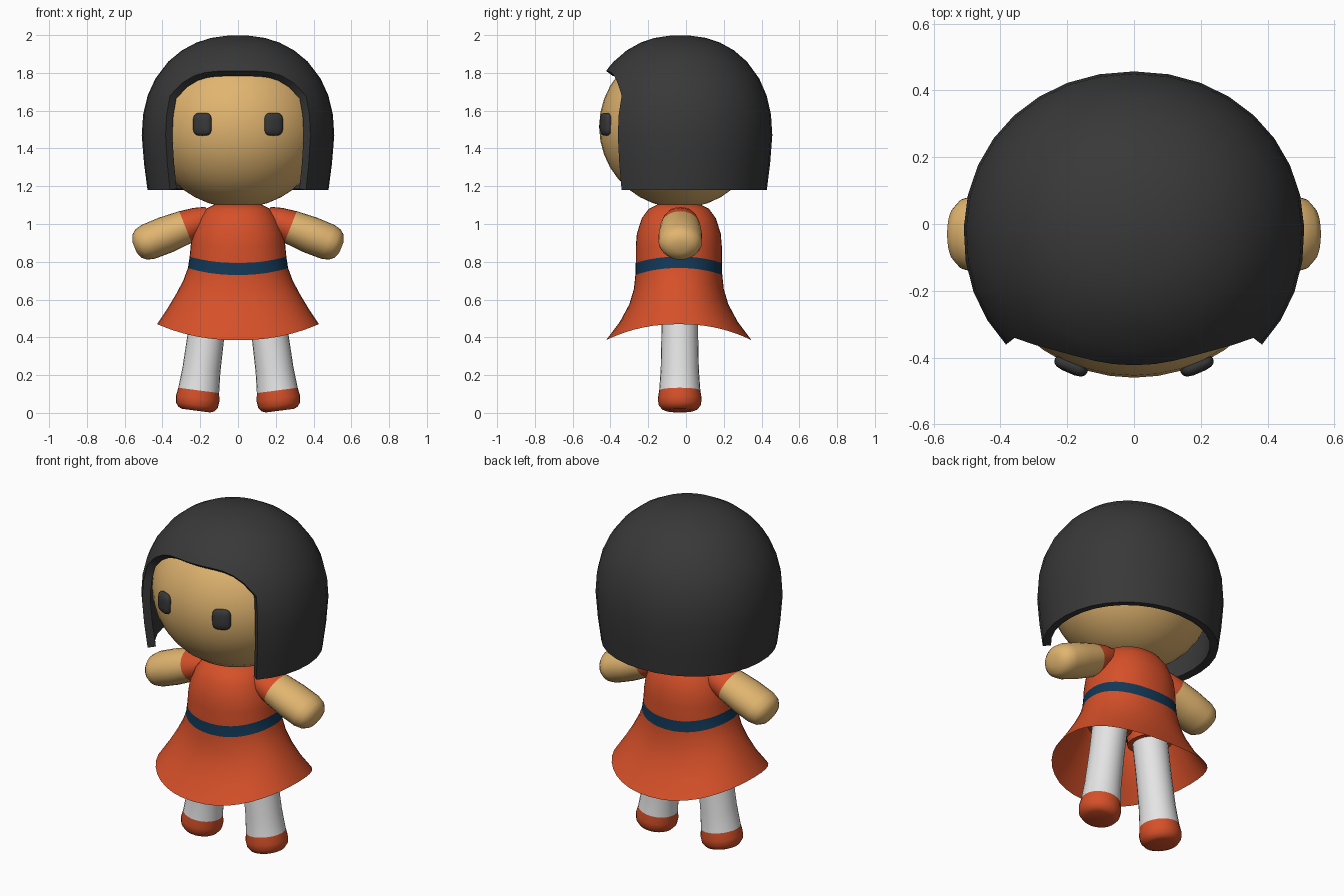
import bpy, bmesh, math
from math import sin, cos, radians
from mathutils import Matrix

if "Cube" in bpy.data.objects:
    bpy.data.objects.remove(bpy.data.objects["Cube"])


def material(name, rgb):
    m = bpy.data.materials.new(name)
    m.diffuse_color = (*rgb, 1)
    m.use_nodes = True
    m.node_tree.nodes["Principled BSDF"].inputs["Base Color"].default_value = m.diffuse_color
    return m


DARK = material("charcoal", (0.04, 0.04, 0.04))
SKIN = material("skin tan", (0.75, 0.46, 0.16))
ORANGE = material("orange red", (0.67, 0.08, 0.022))
NAVY = material("navy blue", (0.006, 0.04, 0.095))
WHITE = material("white", (0.78, 0.78, 0.78))


def power(v, e):
    return math.copysign(abs(v) ** (2 / e), v)


def finish(name, bm, mats, mirror=False, thickness=0, angle=50):
    bmesh.ops.recalc_face_normals(bm, faces=bm.faces)
    me = bpy.data.meshes.new(name)
    bm.to_mesh(me)
    bm.free()
    for m in mats:
        me.materials.append(m)
    ob = bpy.data.objects.new(name, me)
    bpy.context.collection.objects.link(ob)
    bpy.ops.object.select_all(action='DESELECT')
    ob.select_set(True)
    bpy.context.view_layer.objects.active = ob
    if thickness:
        mod = ob.modifiers.new("thickness", 'SOLIDIFY')
        mod.thickness, mod.offset = thickness, -1
        bpy.ops.object.modifier_apply(modifier=mod.name)
    bpy.ops.object.shade_smooth_by_angle(angle=radians(angle))
    if mirror:
        ob.modifiers.new("mirror", 'MIRROR')
    return ob


def lathe(name, rings, mats, matrix, segs=32, e=2.0, close_bottom=True, mirror=False):
    """Rings are (z, rx, ry, dip towards front and back, material index of the band after it)."""
    bm = bmesh.new()
    loops = []
    for z, rx, ry, dip, _ in rings:
        loop = []
        for i in range(segs):
            a = 2 * math.pi * i / segs
            loop.append(bm.verts.new((rx * power(cos(a), e), ry * power(sin(a), e),
                                      z - dip * sin(a) ** 2)))
        loops.append(loop)
    for k in range(len(loops) - 1):
        for i in range(segs):
            j = (i + 1) % segs
            f = bm.faces.new((loops[k][i], loops[k][j], loops[k + 1][j], loops[k + 1][i]))
            f.material_index = rings[k][4]
    bm.faces.new(loops[0]).material_index = rings[0][4]
    if close_bottom:
        bm.faces.new(loops[-1]).material_index = rings[-1][4]
    bm.transform(matrix)
    return finish(name, bm, mats, mirror)


T, R = Matrix.Translation, Matrix.Rotation

# Head
head = [(0.43 * cos(radians(t)), 0.46 * sin(radians(t)), 0.43 * sin(radians(t)), 0, 0)
        for t in [2] + list(range(10, 180, 10)) + [178]]
lathe("head", head, [SKIN], T((0, -0.03, 1.515)), segs=40)

# Eyes: rounded pads on the face
eye = [(-0.02, 0.045, 0.052, 0, 0), (0.0, 0.053, 0.061, 0, 0), (0.012, 0.05, 0.058, 0, 0),
       (0.02, 0.04, 0.047, 0, 0), (0.024, 0.02, 0.025, 0, 0)]
lathe("eyes", eye, [DARK], T((0.188, -0.423, 1.528)) @ R(radians(23), 4, 'Z') @ R(radians(90), 4, 'X'),
      segs=24, e=3.5, mirror=True)


# Hair: bob-shaped shell with an open face
def hair_radius(z):
    if z > 1.47:
        return (1 - ((z - 1.47) / 0.53) ** 2.2) ** (1 / 2.2)
    return 1 - 0.06 * ((1.47 - z) / 0.29) ** 1.4


OPEN = 48
angles = [-OPEN + 8 * i for i in range(12)] + [OPEN + 11 * i for i in range(24)]
bm = bmesh.new()
rows = []


def fringe(a):
    return 1.81 - 0.13 * min(abs(a) / OPEN, 1) ** 4


for z in (1.999, 1.985, 1.96, 1.92, 1.86, "mid", "fringe", 1.58, 1.47, 1.32, 1.18):
    row = []
    for a in angles:
        zz = {"mid": (1.86 + fringe(a)) / 2, "fringe": fringe(a)}.get(z, z)
        r, t = hair_radius(zz), radians(a)
        row.append(bm.verts.new((0.51 * r * power(sin(t), 2.08),
                                 -0.03 - 0.487 * r * power(cos(t), 2.08), zz)))
    rows.append(row)
bm.faces.new(rows[0])
for k in range(len(rows) - 1):
    for i in range(len(angles)):
        if k >= 6 and i < 12:      # face opening below the fringe
            continue
        j = (i + 1) % len(angles)
        bm.faces.new((rows[k][i], rows[k][j], rows[k + 1][j], rows[k + 1][i]))
bmesh.ops.delete(bm, geom=[v for v in bm.verts if not v.link_faces], context='VERTS')
finish("hair", bm, [DARK], thickness=0.045)

# Dress with a belt band and a flared skirt dipping at front and back
dress = [(1.11, 0.06, 0.05, 0, 0), (1.105, 0.12, 0.11, 0, 0), (1.08, 0.17, 0.16, 0, 0),
         (1.03, 0.208, 0.196, 0, 0), (0.95, 0.24, 0.222, 0, 0), (0.89, 0.25, 0.228, 0.012, 0),
         (0.827, 0.256, 0.228, 0.033, 1), (0.767, 0.265, 0.23, 0.037, 0),
         (0.70, 0.29, 0.238, 0.045, 0), (0.63, 0.327, 0.262, 0.055, 0),
         (0.55, 0.375, 0.312, 0.068, 0), (0.47, 0.428, 0.385, 0.085, 0)]
lathe("dress", dress, [ORANGE, NAVY], T((0, -0.038, 0)), segs=40, e=2.2, close_bottom=False)

# Hips hidden under the skirt
hips = [(0.77, 0.24, 0.2, 0, 0), (0.70, 0.24, 0.19, 0, 0), (0.66, 0.19, 0.14, 0, 0)]
lathe("hips", hips, [NAVY], T((0, -0.035, 0)))

# Arms with short sleeves
arm = [(0.0, 0.06, 0.075, 0, 0), (0.06, 0.078, 0.095, 0, 0), (0.138, 0.09, 0.107, 0, 1),
       (0.25, 0.098, 0.115, 0, 1), (0.35, 0.096, 0.116, 0, 1), (0.39, 0.086, 0.105, 0, 1),
       (0.415, 0.065, 0.08, 0, 1), (0.428, 0.03, 0.04, 0, 1)]
lathe("arms", arm, [ORANGE, SKIN], T((0.15, -0.03, 1.035)) @ R(radians(111.7), 4, 'Y'),
      segs=24, mirror=True)

# Legs: shoe, stocking and cuff
leg = [(0.0, 0.075, 0.075, 0, 0), (0.008, 0.095, 0.095, 0, 0), (0.03, 0.112, 0.112, 0, 0),
       (0.065, 0.116, 0.116, 0, 0), (0.108, 0.109, 0.109, 0, 1), (0.22, 0.101, 0.101, 0, 1),
       (0.42, 0.097, 0.097, 0, 1), (0.61, 0.097, 0.097, 0, 0), (0.612, 0.125, 0.125, 0, 0),
       (0.70, 0.12, 0.12, 0, 0)]
lathe("legs", leg, [ORANGE, WHITE], T((0.222, -0.033, 0.012)) @ R(radians(-7.5), 4, 'Y'),
      segs=24, mirror=True)
